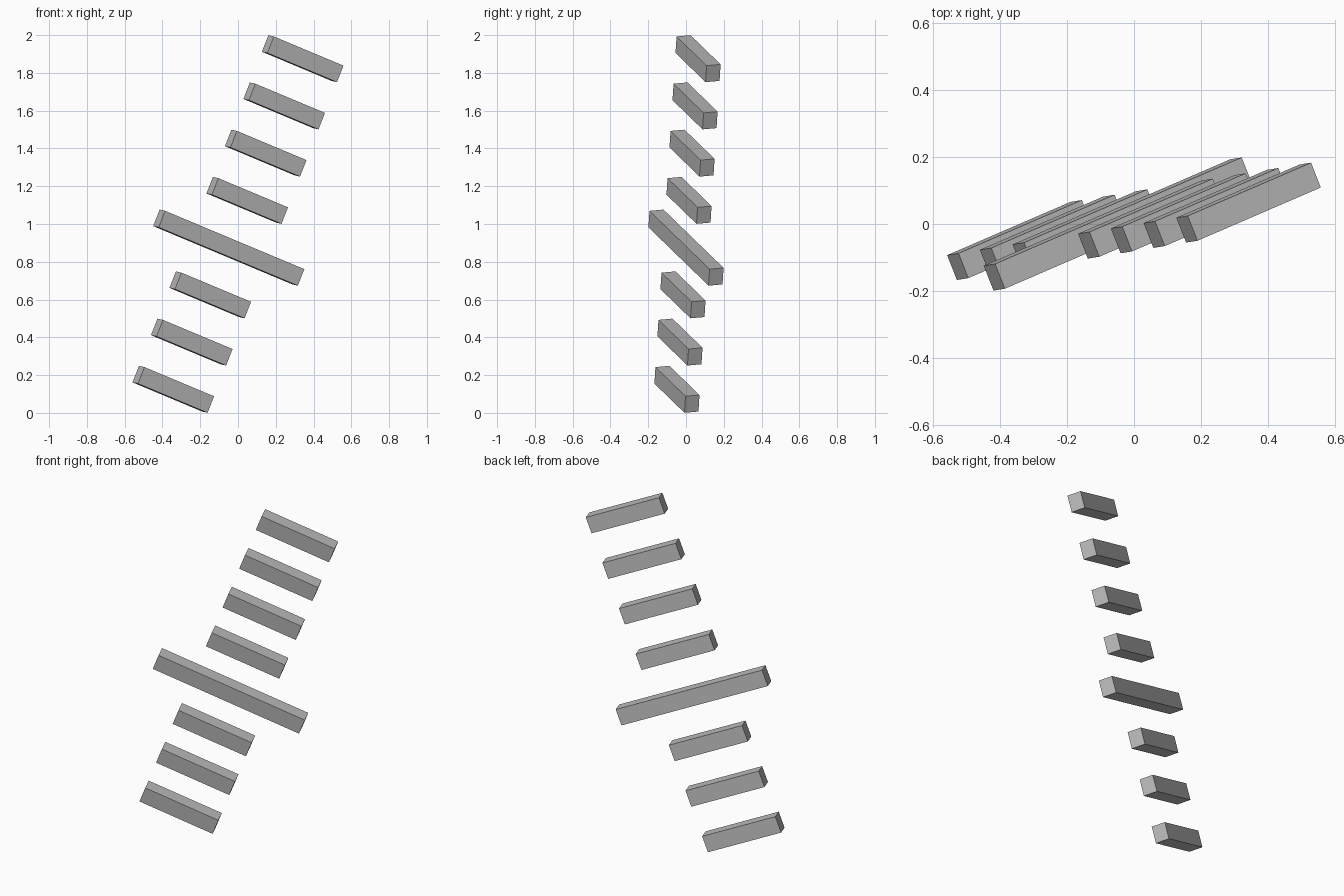
import bpy
from mathutils import Matrix, Vector

cube = bpy.data.objects.get("Cube")
if cube:
    bpy.data.objects.remove(cube, do_unlink=True)

grey = bpy.data.materials.new("plain_grey")
grey.use_nodes = True
colour = (0.5, 0.5, 0.5, 1)
grey.diffuse_color = colour
grey.node_tree.nodes["Principled BSDF"].inputs["Base Color"].default_value = colour

# Tilted frame shared by all bars: length, depth and stacking directions
along = Vector((0.857, 0.370, -0.359)).normalized()
up = Vector((0.364, 0.0595, 0.929))
up = (up - along * up.dot(along)).normalized()
depth = up.cross(along)
frame = Matrix((along, depth, up)).transposed().to_4x4()

SHORT, LONG = 0.43, 0.86
DEPTH, HEIGHT, STEP = 0.08, 0.094, 0.269
LONG_INDEX = 3
centre = Vector((-0.049, 0, 0.875))


def add_bar(name, length, offset):
    bpy.ops.mesh.primitive_cube_add(size=1)
    bar = bpy.context.object
    bar.name = name
    bar.data.transform(Matrix.Diagonal((length, DEPTH, HEIGHT, 1)))
    bar.matrix_world = Matrix.Translation(centre + up * offset) @ frame
    bar.data.materials.append(grey)


# Eight evenly spaced bars, the fourth one twice as long
for i in range(8):
    is_long = i == LONG_INDEX
    add_bar("long_bar" if is_long else f"short_bar_{i + 1}",
            LONG if is_long else SHORT, (i - LONG_INDEX) * STEP)
